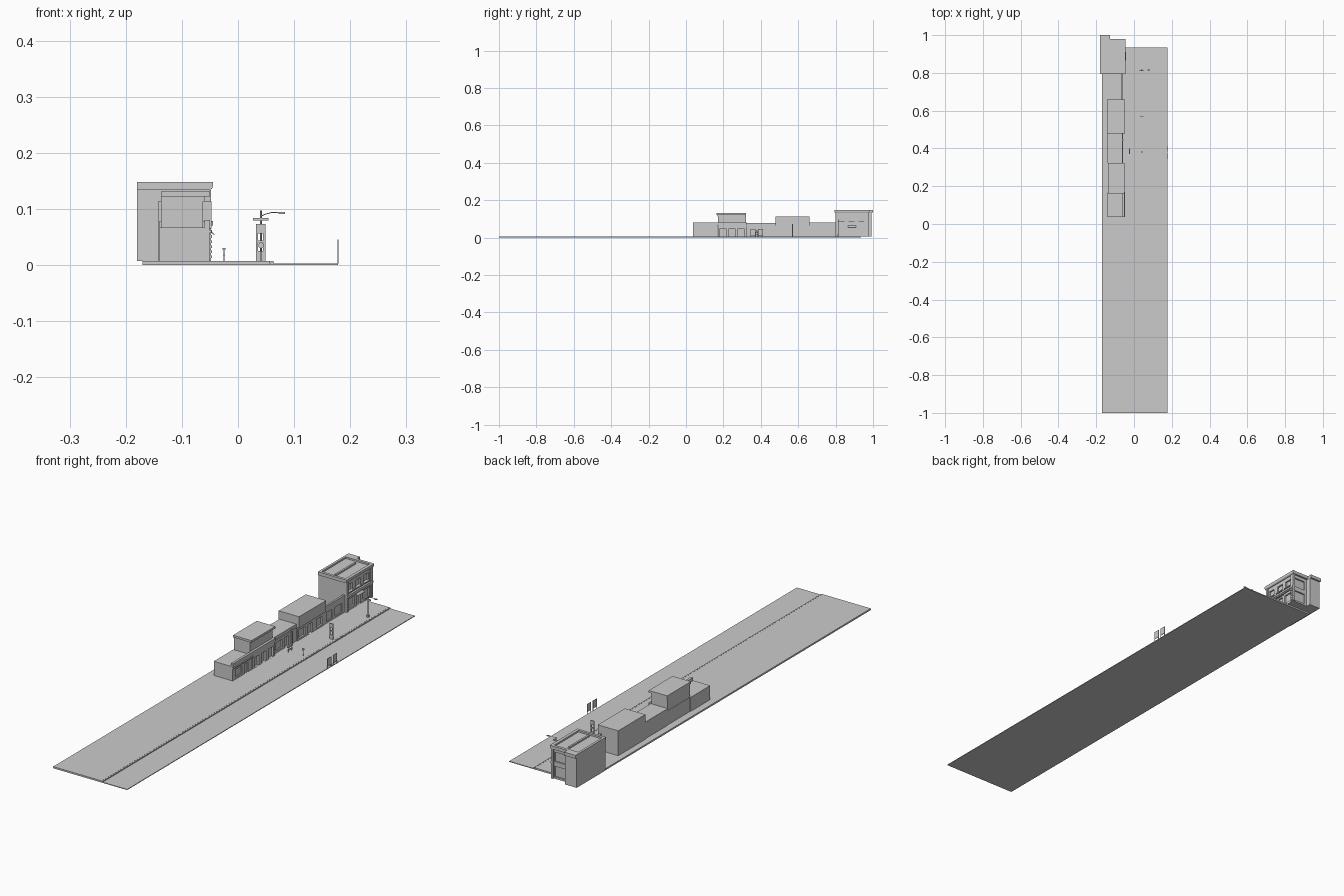
import bpy, bmesh, math
from mathutils import Vector


def boxes(name, items):
    """One object made of boxes given as (x0, x1, y0, y1, z0, z1)."""
    bm = bmesh.new()
    for x0, x1, y0, y1, z0, z1 in items:
        verts = bmesh.ops.create_cube(bm, size=1)['verts']
        bmesh.ops.scale(bm, vec=(x1 - x0, y1 - y0, z1 - z0), verts=verts)
        bmesh.ops.translate(bm, vec=((x0 + x1) / 2, (y0 + y1) / 2, (z0 + z1) / 2), verts=verts)
    me = bpy.data.meshes.new(name)
    bm.to_mesh(me)
    bm.free()
    ob = bpy.data.objects.new(name, me)
    bpy.context.collection.objects.link(ob)
    return ob


def extrude_profile(name, pts, y0, y1):
    """Closed x-z outline run along y."""
    bm = bmesh.new()
    face = bm.faces.new([bm.verts.new((x, y0, z)) for x, z in pts])
    new = bmesh.ops.extrude_face_region(bm, geom=[face])['geom']
    bmesh.ops.translate(bm, vec=(0, y1 - y0, 0),
                        verts=[v for v in new if isinstance(v, bmesh.types.BMVert)])
    bmesh.ops.recalc_face_normals(bm, faces=bm.faces)
    me = bpy.data.meshes.new(name)
    bm.to_mesh(me)
    bm.free()
    ob = bpy.data.objects.new(name, me)
    bpy.context.collection.objects.link(ob)
    return ob


def tube(name, pts, r):
    """Round bar along a path."""
    cu = bpy.data.curves.new(name, 'CURVE')
    cu.dimensions = '3D'
    cu.bevel_depth = r
    cu.bevel_resolution = 1
    cu.use_fill_caps = True
    sp = cu.splines.new('POLY')
    sp.points.add(len(pts) - 1)
    for p, co in zip(sp.points, pts):
        p.co = (*co, 1)
    ob = bpy.data.objects.new(name, cu)
    bpy.context.collection.objects.link(ob)
    return ob


def recess(ob, items):
    """Cut openings out of a facade."""
    cutter = boxes(ob.name + "_cutter", items)
    cutter.hide_render = True
    cutter.hide_viewport = True
    mod = ob.modifiers.new("openings", 'BOOLEAN')
    mod.operation = 'DIFFERENCE'
    mod.solver = 'EXACT'
    mod.object = cutter


G = 0.007  # pavement level

# Road, pavement and kerb
boxes("road", [(-0.17, 0.178, -1, 0.935, 0, 0.003)])
boxes("pavement", [(-0.17, 0.057, -1, 0.935, 0.003, G)])
step = 1.935 / 60
boxes("kerb_stones", [(0.0575, 0.063, -1 + i * step, -1 + (i + 1) * step - 0.001, 0.003, G)
                      for i in range(60)])

# Low end shop with raised street parapet
low = boxes("end_shop", [(-0.14, -0.051, 0.037, 0.168, G, 0.067)])
recess(low, [(-0.056, -0.04, 0.055, 0.10, 0.016, 0.048), (-0.056, -0.04, 0.118, 0.14, 0.0075, 0.048)])
boxes("end_shop_parapet", [(-0.06, -0.05, 0.037, 0.17, 0.067, 0.08),
                           (-0.051, -0.047, 0.037, 0.17, 0.057, 0.062)])

# Two storey shop with overhanging roof slab
tall = boxes("tall_shop_ground_floor", [(-0.138, -0.051, 0.17, 0.323, G, 0.067)])
recess(tall, [(-0.06, -0.04, y, y + 0.032, 0.0075, 0.05) for y in (0.183, 0.23, 0.278)])
boxes("tall_shop_upper_floor", [(-0.137, -0.062, 0.17, 0.32, 0.067, 0.113)])
boxes("tall_shop_parapet", [(-0.06, -0.05, 0.17, 0.323, 0.067, 0.08)])
boxes("tall_shop_roof", [(-0.137, -0.06, 0.168, 0.322, 0.113, 0.122),
                         (-0.137, -0.05, 0.162, 0.322, 0.122, 0.131)])

# Middle low shop
mid = boxes("middle_shop", [(-0.14, -0.06, 0.323, 0.478, G, 0.078)])
recess(mid, [(-0.066, -0.04, 0.34, 0.385, 0.016, 0.05), (-0.066, -0.04, 0.40, 0.425, 0.0075, 0.05)])
boxes("middle_shop_trim", [(-0.06, -0.057, 0.323, 0.478, 0.06, 0.065),
                           (-0.06, -0.056, 0.443, 0.449, G, 0.07)])

# Shop with overhanging upper storey
jet = boxes("overhang_shop_ground_floor", [(-0.143, -0.055, 0.478, 0.66, G, 0.065)])
recess(jet, [(-0.063, -0.04, y, y + 0.04, 0.014, 0.05) for y in (0.49, 0.605)]
       + [(-0.063, -0.04, 0.55, 0.58, 0.0075, 0.05)])
boxes("overhang_shop_upper_floor", [(-0.143, -0.047, 0.478, 0.66, 0.065, 0.113)])

# Thin street wall linking to the corner building
link = boxes("street_wall", [(-0.065, -0.057, 0.66, 0.80, G, 0.08)])
recess(link, [(-0.061, -0.04, 0.675, 0.715, 0.014, 0.052), (-0.061, -0.04, 0.735, 0.78, 0.014, 0.052)])

# Corner building: body, openings, pilasters
corner = boxes("corner_building", [(-0.18, -0.053, 0.80, 0.972, G, 0.134)])
recess(corner,
       [(-0.06, -0.04, y, y + 0.032, 0.088, 0.118) for y in (0.815, 0.868, 0.921)]
       + [(-0.06, -0.04, 0.815, 0.86, 0.018, 0.055), (-0.06, -0.04, 0.875, 0.90, 0.0075, 0.055),
          (-0.06, -0.04, 0.915, 0.957, 0.018, 0.055),
          (-0.115, -0.062, 0.966, 0.99, 0.015, 0.06), (-0.115, -0.062, 0.966, 0.99, 0.08, 0.12)])
boxes("corner_pilasters", [(-0.18, -0.126, 0.97, 0.992, G, 0.134),
                           (-0.056, -0.048, 0.80, 0.811, G, 0.134),
                           (-0.058, -0.048, 0.961, 0.977, G, 0.134)])
# Stacked quoins, window sills and shop band
boxes("corner_quoins", [(-0.05, -0.046, y, y + 0.011, 0.012 + k * 0.009, 0.017 + k * 0.009)
                        for y in (0.80, 0.964) for k in range(6)])
boxes("corner_band", [(-0.054, -0.045, 0.80, 0.975, 0.07, 0.078),
                      (-0.054, -0.047, 0.80, 0.975, 0.065, 0.07)])
boxes("corner_sills", [(-0.054, -0.047, y - 0.003, y + 0.035, 0.084, 0.088)
                       for y in (0.815, 0.868, 0.921)])
extrude_profile("corner_awning", [(-0.053, 0.065), (-0.042, 0.055), (-0.042, 0.053), (-0.053, 0.061)],
                0.865, 0.91)

# Cornice ring with curved street edge, and roof divider
arc = [(-0.051 + 0.006 * math.sin(t * math.pi / 8), 0.140 - 0.006 * math.cos(t * math.pi / 8))
       for t in range(5)]
extrude_profile("cornice_street", [(-0.058, 0.134)] + arc + [(-0.045, 0.148), (-0.058, 0.148)], 0.795, 0.98)
boxes("cornice_other_sides", [(-0.18, -0.17, 0.795, 0.97, 0.134, 0.148),
                              (-0.17, -0.058, 0.795, 0.806, 0.134, 0.148),
                              (-0.126, -0.058, 0.968, 0.98, 0.134, 0.148),
                              (-0.18, -0.126, 0.968, 1.0, 0.134, 0.148)])
boxes("corner_roof", [(-0.171, -0.057, 0.805, 0.97, 0.133, 0.141)])
boxes("roof_divider", [(-0.117, -0.109, 0.815, 0.95, 0.141, 0.147)])

# Street lamp with sign plate
tube("lamp_post", [(0.041, 0.815, G), (0.041, 0.815, 0.097)], 0.0016)
boxes("lamp_base", [(0.037, 0.045, 0.811, 0.819, G, 0.016)])
tube("lamp_arm", [(0.041, 0.815, 0.087), (0.05, 0.815, 0.091), (0.06, 0.815, 0.0935),
                  (0.076, 0.815, 0.094)], 0.0009)
boxes("lamp_head", [(0.072, 0.084, 0.812, 0.818, 0.091, 0.094)])
boxes("street_sign_plate", [(0.027, 0.054, 0.8135, 0.8165, 0.079, 0.084)])

# Information totem with framed openings
boxes("totem", [(0.032, 0.036, 0.568, 0.572, G, 0.073), (0.045, 0.049, 0.568, 0.572, G, 0.073)]
      + [(0.036, 0.045, 0.568, 0.572, z, z + h)
         for z, h in ((G, 0.018), (0.04, 0.004), (0.056, 0.017))])

# Parking meter at the kerb
tube("meter_post", [(0.041, 0.38, G), (0.041, 0.38, 0.03)], 0.0012)
bpy.ops.mesh.primitive_cylinder_add(vertices=12, radius=0.005, depth=0.005,
                                    location=(0.041, 0.38, 0.035), rotation=(math.pi / 2, 0, 0))
bpy.context.object.name = "meter_head"

# Rail rack near the shops
for y in (0.373, 0.398):
    tube("rack_post", [(-0.025, y, G), (-0.025, y, 0.03)], 0.001)
boxes("rack_bars", [(-0.0275, -0.0225, 0.37, 0.401, 0.027, 0.030),
                    (-0.027, -0.023, 0.37, 0.401, 0.016, 0.0185)])

# Twin thin panels at the far road edge
boxes("roadside_panels", [(0.1772, 0.1788, y, y + 0.027, 0.012, 0.045) for y in (0.345, 0.385)]
      + [(0.1772, 0.1788, y, y + 0.003, 0.003, 0.013) for y in (0.345, 0.369, 0.385, 0.409)])
